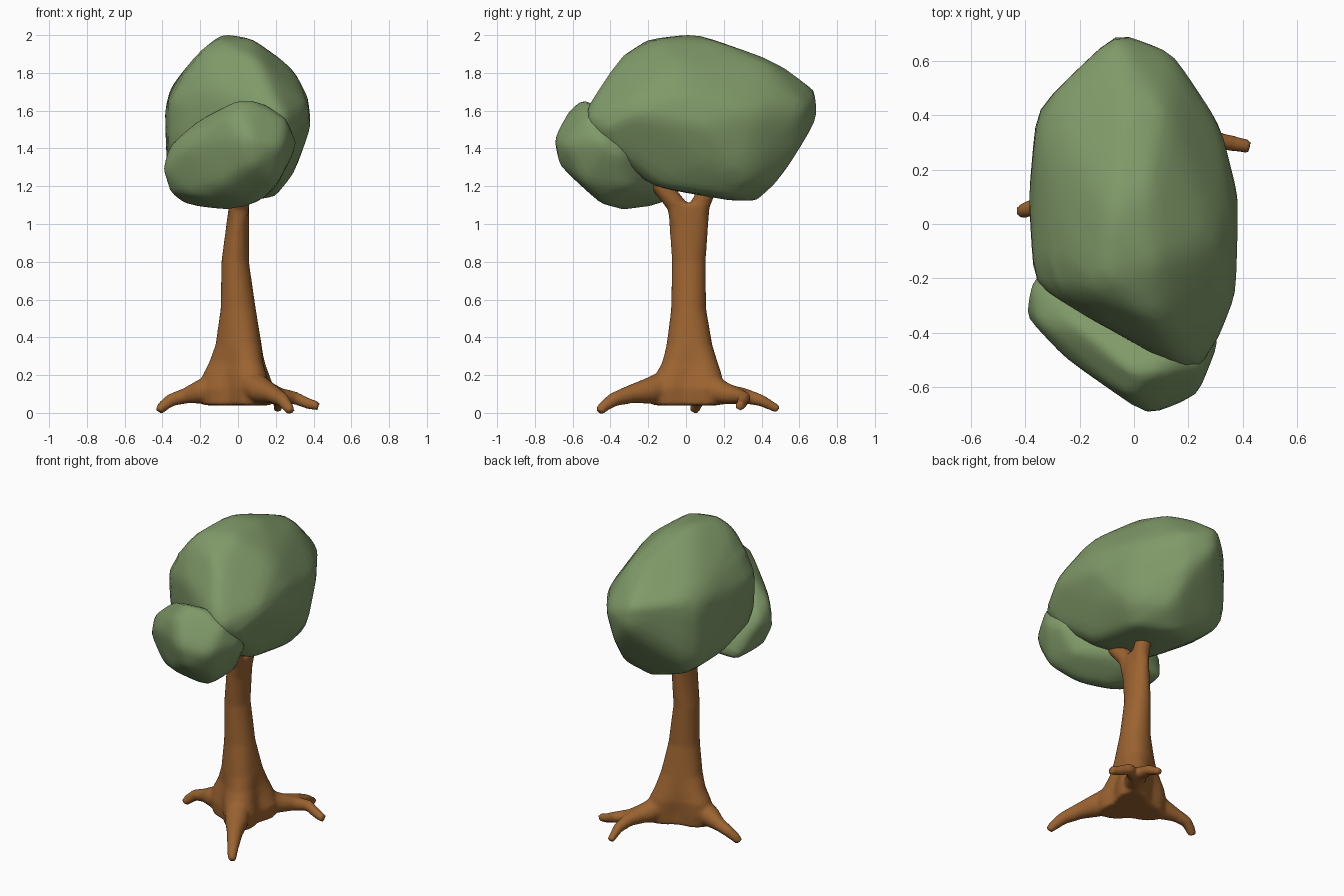
import bpy, bmesh, math
from mathutils import Vector


def material(name, rgb):
    m = bpy.data.materials.new(name)
    m.diffuse_color = (*rgb, 1)
    return m


bark = material("brown bark", (0.33, 0.125, 0.03))
leaf = material("sage green leaves", (0.215, 0.32, 0.14))


def finish(bm, name, mat):
    bmesh.ops.recalc_face_normals(bm, faces=bm.faces)
    for f in bm.faces:
        f.smooth = True
    me = bpy.data.meshes.new(name)
    bm.to_mesh(me)
    bm.free()
    me.materials.append(mat)
    ob = bpy.data.objects.new(name, me)
    bpy.context.collection.objects.link(ob)
    return ob


def loft(bm, rings):
    """Bridge rings of points and cap both ends."""
    vs = [[bm.verts.new(p) for p in r] for r in rings]
    n = len(vs[0])
    for a, b in zip(vs, vs[1:]):
        for i in range(n):
            j = (i + 1) % n
            bm.faces.new((a[i], a[j], b[j], b[i]))
    bm.faces.new(vs[0][::-1])
    bm.faces.new(vs[-1])


def tube(bm, path, n=12):
    """Tapered limb through (x, y, z, radius) points."""
    pts = [Vector(p[:3]) for p in path]
    rings = []
    for k, p in enumerate(pts):
        d = pts[min(k + 1, len(pts) - 1)] - pts[max(k - 1, 0)]
        q = d.to_track_quat('Z', 'Y')
        r = path[k][3]
        rings.append([p + q @ Vector((r * math.cos(2 * math.pi * i / n),
                                      r * math.sin(2 * math.pi * i / n), 0))
                      for i in range(n)])
    loft(bm, rings)


# Trunk: rings flaring into three root lobes at the bottom
root_angles = [math.radians(a) for a in (-60, 173, 50)]
# z, centre x, centre y, radius, lobe, x squeeze
profile = [(.04, .02, .01, .115, .09, 1), (.13, .02, .01, .118, .105, 1),
           (.20, .01, .02, .115, .085, 1), (.27, .01, .025, .11, .053, 1),
           (.36, .01, .02, .11, .02, 1), (.55, .002, .014, .092, .002, 1),
           (.80, -.015, .015, .089, 0, .82), (1.11, .006, .015, .112, 0, .47)]
bm = bmesh.new()
rings = []
for z, cx, cy, r, lobe, sx in profile:
    ring = []
    for i in range(36):
        t = 2 * math.pi * i / 36
        rr = r + lobe * sum(max(0, math.cos(t - a)) ** 4 for a in root_angles)
        ring.append((cx + sx * rr * math.cos(t), cy + rr * math.sin(t), z))
    rings.append(ring)
loft(bm, rings)

# Roots: front, left, and a forked one at the back right
tube(bm, [(.07, -.10, .15, .08), (.13, -.20, .115, .07), (.18, -.29, .10, .05),
          (.235, -.385, .07, .038), (.265, -.44, .03, .03), (.28, -.462, .005, .024)])
tube(bm, [(-.08, .02, .15, .08), (-.20, .03, .11, .065), (-.28, .055, .09, .042),
          (-.355, .065, .068, .035), (-.40, .052, .033, .03), (-.42, .042, .007, .024)])
tube(bm, [(.08, .10, .15, .08), (.15, .19, .105, .065), (.22, .265, .09, .045),
          (.30, .31, .08, .035), (.37, .295, .05, .03), (.427, .285, .035, .025)])
tube(bm, [(.16, .21, .10, .055), (.20, .31, .09, .042), (.215, .40, .065, .032),
          (.21, .49, .018, .022)])

# Two branches forking into the leaves
tube(bm, [(0, .06, 1.0, .05), (.008, .075, 1.10, .053), (.015, .12, 1.2, .05),
          (.02, .17, 1.33, .042)])
tube(bm, [(0, -.035, 1.0, .05), (.008, -.05, 1.10, .053), (.015, -.13, 1.2, .052),
          (.02, -.24, 1.31, .042)])
trunk = finish(bm, "trunk_and_roots", bark)
rm = trunk.modifiers.new("fuse", 'REMESH')
rm.mode = 'VOXEL'
rm.voxel_size = 0.012
rm.use_smooth_shade = True
sm = trunk.modifiers.new("soften", 'SMOOTH')
sm.factor = 0.5
sm.iterations = 6


def leaf_clump(name, pts):
    """Convex faceted clump, slightly rounded."""
    bm = bmesh.new()
    for p in pts:
        bm.verts.new(p)
    res = bmesh.ops.convex_hull(bm, input=bm.verts)
    junk = {v for v in res["geom_interior"] + res["geom_unused"]
            if isinstance(v, bmesh.types.BMVert)}
    bmesh.ops.delete(bm, geom=list(junk), context='VERTS')
    bmesh.ops.subdivide_edges(bm, edges=bm.edges, cuts=4, use_grid_fill=True)
    bmesh.ops.triangulate(bm, faces=bm.faces)
    for _ in range(2):
        bmesh.ops.smooth_vert(bm, verts=bm.verts, factor=0.5, use_axis_x=True,
                              use_axis_y=True, use_axis_z=True)
    # make up for the shrinkage of the rounding
    bmesh.ops.recalc_face_normals(bm, faces=bm.faces)
    bm.normal_update()
    for v, n in [(v, v.normal.copy()) for v in bm.verts]:
        v.co += n * 0.009
    return finish(bm, name, leaf)


# Large leaf clump
leaf_clump("large_leaf_clump", [
    (-.08, .05, 2.0), (.08, -.15, 1.97), (-.2, -.23, 1.91), (-.1, -.2, 1.97),
    (.06, .13, 1.97), (.29, -.05, 1.82), (.36, 0, 1.68), (0, .42, 1.87),
    (.12, .43, 1.84), (-.05, .54, 1.81), (-.07, .69, 1.70), (-.06, .70, 1.58),
    (.15, .62, 1.62), (.1, .6, 1.42), (.31, .38, 1.6), (.38, .1, 1.52),
    (.37, -.25, 1.58), (.35, -.28, 1.65), (.31, .1, 1.33), (.28, .31, 1.25),
    (.2, .25, 1.15), (.1, .48, 1.22), (0, .38, 1.13), (.02, .24, 1.13),
    (.2, .1, 1.18), (-.35, .42, 1.72), (-.35, .42, 1.28), (-.36, -.22, 1.66),
    (-.29, -.22, 1.79), (-.36, -.2, 1.38), (-.38, .1, 1.6), (-.37, .1, 1.3),
    (-.2, .3, 1.16), (-.15, -.15, 1.2), (.2, -.18, 1.21), (.22, -.56, 1.57),
    (.1, -.37, 1.86), (.3, -.43, 1.5), (-.1, -.38, 1.7), (.24, -.36, 1.35)])

# Small leaf clump, low at the front
leaf_clump("small_leaf_clump", [
    (0, -.55, 1.65), (.12, -.53, 1.65), (-.02, -.63, 1.58), (.05, -.70, 1.46),
    (.23, -.63, 1.42), (.25, -.52, 1.56), (.31, -.43, 1.43), (.29, -.33, 1.38),
    (.08, -.67, 1.32), (.2, -.54, 1.22), (.08, -.43, 1.1), (-.04, -.35, 1.08),
    (-.2, -.2, 1.1), (-.28, -.25, 1.12), (-.29, -.1, 1.13), (-.36, -.3, 1.18),
    (-.39, -.34, 1.28), (-.37, -.21, 1.35), (-.35, -.36, 1.42), (-.25, -.49, 1.4),
    (-.2, -.38, 1.55), (-.1, -.54, 1.2), (-.22, -.44, 1.16), (-.1, -.06, 1.16),
    (.2, -.3, 1.2), (-.1, -.3, 1.5), (.15, -.35, 1.55)])
